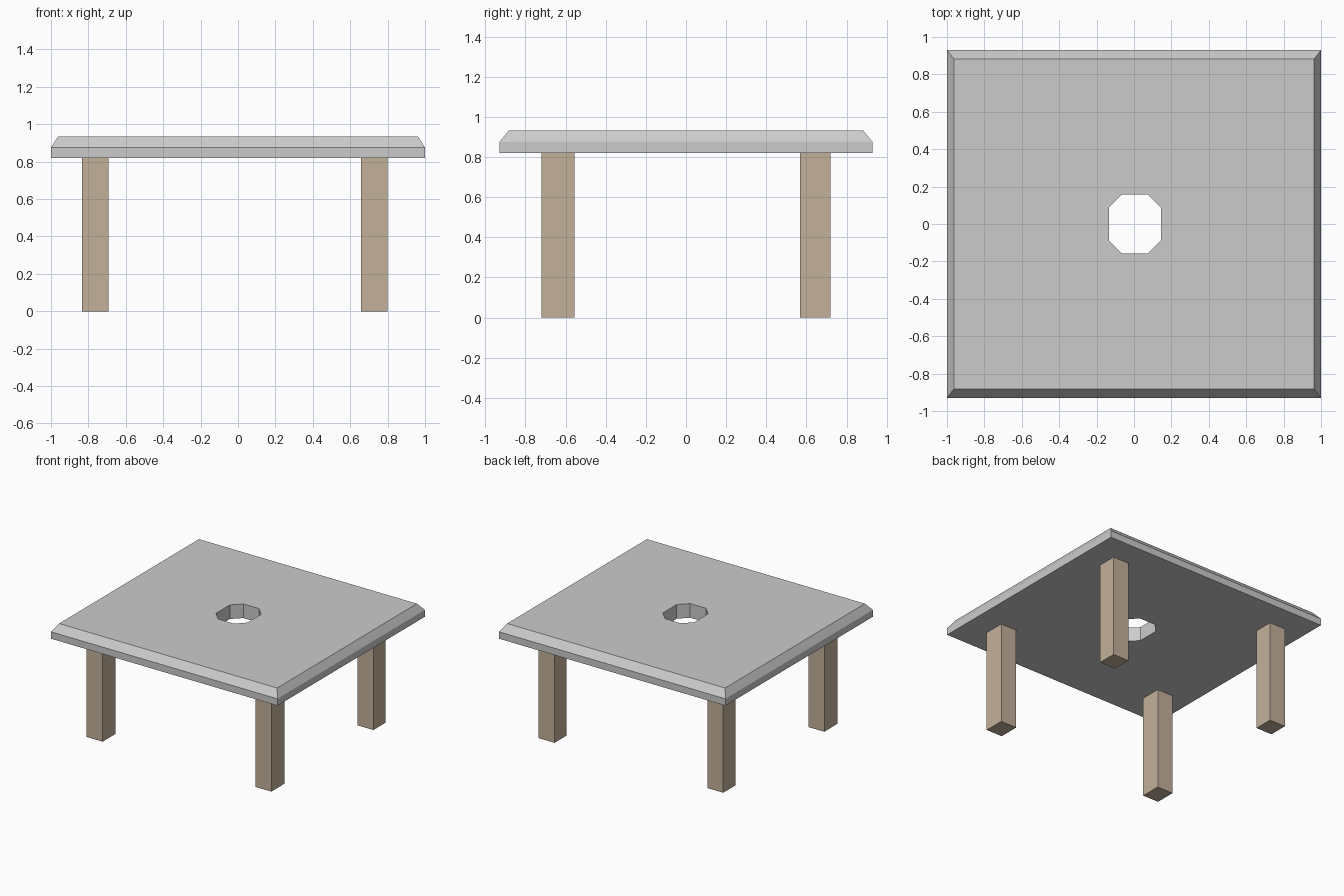
import bpy

if "Cube" in bpy.data.objects:
    bpy.data.objects.remove(bpy.data.objects["Cube"])


def loft(name, rings, material=None):
    """Closed solid through a stack of (outline, z) rings with equal point counts."""
    n = len(rings[0][0])
    verts = [(x, y, z) for outline, z in rings for x, y in outline]
    faces = [tuple(reversed(range(n))), tuple(range(len(verts) - n, len(verts)))]
    for r in range(len(rings) - 1):
        a, b = r * n, (r + 1) * n
        faces += [(a + i, a + (i + 1) % n, b + (i + 1) % n, b + i) for i in range(n)]
    mesh = bpy.data.meshes.new(name)
    mesh.from_pydata(verts, [], faces)
    obj = bpy.data.objects.new(name, mesh)
    bpy.context.collection.objects.link(obj)
    if material:
        mesh.materials.append(material)
    return obj


def rect(x0, x1, y0, y1):
    return [(x0, y0), (x1, y0), (x1, y1), (x0, y1)]


TOP_BOTTOM, TOP_EDGE, TOP_FACE = 0.82, 0.875, 0.933

# Stone table top: square rim below, chamfer above
slab = rect(-1, 1, -0.93, 0.93)
table_top = loft("table_top", [(slab, TOP_BOTTOM), (slab, TOP_EDGE),
                               (rect(-0.963, 0.963, -0.882, 0.882), TOP_FACE)])

# Octagonal hole through the middle
cx, hx, hy, cut = 0.005, 0.139, 0.158, 0.07
octagon = [(cx + hx, cut - hy), (cx + hx, hy - cut), (cx + hx - cut, hy), (cx - hx + cut, hy),
           (cx - hx, hy - cut), (cx - hx, cut - hy), (cx - hx + cut, -hy), (cx + hx - cut, -hy)]
cutter = loft("hole_cutter", [(octagon, 0.7), (octagon, 1.1)])
cutter.hide_render = True
hole = table_top.modifiers.new("hole", 'BOOLEAN')
hole.operation = 'DIFFERENCE'
hole.solver = 'EXACT'
hole.object = cutter
bpy.context.view_layer.objects.active = table_top
bpy.ops.object.modifier_apply(modifier=hole.name)
bpy.data.objects.remove(cutter)

# Four wooden legs; the front pair is slightly deeper
wood = bpy.data.materials.new("wood")
wood.diffuse_color = (0.55, 0.44, 0.33, 1)
wood.use_nodes = True
wood.node_tree.nodes["Principled BSDF"].inputs["Base Color"].default_value = wood.diffuse_color
for depth, y0, y1 in (("front", -0.72, -0.555), ("back", 0.567, 0.72)):
    for side, x0, x1 in (("left", -0.833, -0.692), ("right", 0.657, 0.799)):
        post = rect(x0, x1, y0, y1)
        loft(f"{depth}_{side}_leg", [(post, 0), (post, TOP_BOTTOM)], wood)
